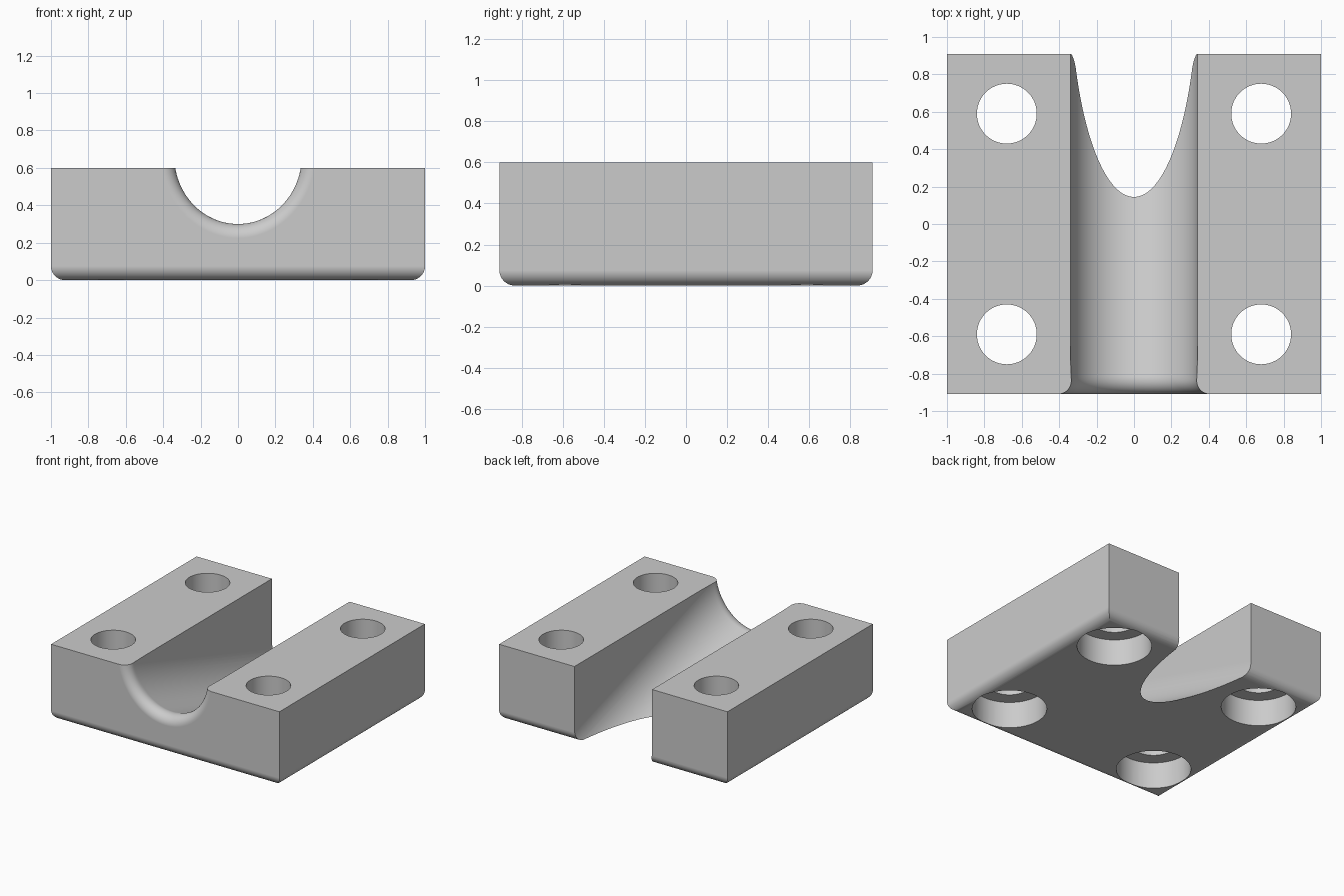
import bpy, bmesh, math

if "Cube" in bpy.data.objects:
    bpy.data.objects.remove(bpy.data.objects["Cube"], do_unlink=True)

HALF_X, HALF_Y, HEIGHT = 1.0, 0.91, 0.6
ROUND = 0.075            # bottom edge and groove mouth radius
GROOVE_R = 0.34
TILT = math.atan(0.31)   # groove slopes down towards the back

grey = bpy.data.materials.new("plain grey")
grey.use_nodes = True
grey.diffuse_color = (0.6, 0.6, 0.6, 1)
grey.node_tree.nodes["Principled BSDF"].inputs["Base Color"].default_value = (0.6, 0.6, 0.6, 1)


def add_object(name, bm):
    bmesh.ops.recalc_face_normals(bm, faces=bm.faces)
    mesh = bpy.data.meshes.new(name)
    bm.to_mesh(mesh)
    bm.free()
    mesh.materials.append(grey)
    obj = bpy.data.objects.new(name, mesh)
    bpy.context.collection.objects.link(obj)
    return obj


def cylinder(name, radius, x, y, z0, z1):
    bm = bmesh.new()
    bmesh.ops.create_cone(bm, cap_ends=True, segments=64, radius1=radius,
                          radius2=radius, depth=z1 - z0)
    bmesh.ops.translate(bm, verts=bm.verts, vec=(x, y, (z0 + z1) / 2))
    return add_object(name, bm)


# Block with rounded bottom edges
bm = bmesh.new()
bmesh.ops.create_cube(bm, size=1)
bmesh.ops.scale(bm, verts=bm.verts, vec=(2 * HALF_X, 2 * HALF_Y, HEIGHT))
bmesh.ops.translate(bm, verts=bm.verts, vec=(0, 0, HEIGHT / 2))
bottom = [e for e in bm.edges if all(v.co.z < 0.01 for v in e.verts)]
bmesh.ops.bevel(bm, geom=bottom, offset=ROUND, segments=10, profile=0.5, affect='EDGES')
block = add_object("grooved_block", bm)


# Sloping U groove with a rounded front mouth
def groove_section(y):
    centre_y, centre_z = -HALF_Y + ROUND, 0.225
    floor = centre_z + ROUND / math.cos(TILT) - (y - centre_y) * math.tan(TILT)
    axis = floor + GROOVE_R / math.cos(TILT)
    dy = max(y - centre_y, -ROUND)
    half = GROOVE_R
    if dy < 0:
        half += ROUND - math.sqrt(max(ROUND ** 2 - dy ** 2, 0))
    if dy < ROUND * math.sin(TILT):
        floor = centre_z + math.sqrt(max(ROUND ** 2 - dy ** 2, 0))
    points = [(-half, y, 1.2)]
    for i in range(49):
        a = math.pi * i / 48
        points.append((-half * math.cos(a), y, axis - (axis - floor) * math.sin(a)))
    return points + [(half, y, 1.2)]


bm = bmesh.new()
mouth = [math.pi / 2 * i / 12 for i in range(13)]
stations = [-1.0] + [-HALF_Y + ROUND * (1 - math.cos(a)) for a in mouth]
stations += [-HALF_Y + ROUND * (1 + math.sin(TILT) * k / 3) for k in (1, 2, 3)] + [1.0]
rings = [[bm.verts.new(p) for p in groove_section(y)] for y in stations]
for r0, r1 in zip(rings, rings[1:]):
    for i in range(len(r0)):
        j = (i + 1) % len(r0)
        bm.faces.new((r0[i], r0[j], r1[j], r1[i]))
bm.faces.new(rings[0])
bm.faces.new(rings[-1])
cutters = [add_object("groove_cutter", bm)]

# Four bolt holes, each with a wide recess underneath
for x in (-0.68, 0.68):
    for y in (-0.59, 0.59):
        cutters.append(cylinder("bolt_hole_cutter", 0.16, x, y, -0.2, 0.8))
        cutters.append(cylinder("bolt_recess_cutter", 0.27, x, y, -0.2, 0.21))

bpy.ops.object.select_all(action='DESELECT')
bpy.context.view_layer.objects.active = block
block.select_set(True)
for cutter in cutters:
    cut = block.modifiers.new("cut", 'BOOLEAN')
    cut.operation = 'DIFFERENCE'
    cut.solver = 'EXACT'
    cut.object = cutter
    bpy.ops.object.modifier_apply(modifier=cut.name)
for cutter in cutters:
    bpy.data.objects.remove(cutter, do_unlink=True)

# Smooth curved walls, keep edges crisp and flat faces flat
bpy.ops.object.shade_smooth_by_angle(angle=math.radians(30))
normals = block.modifiers.new("flat_face_normals", 'WEIGHTED_NORMAL')
normals.keep_sharp = True
